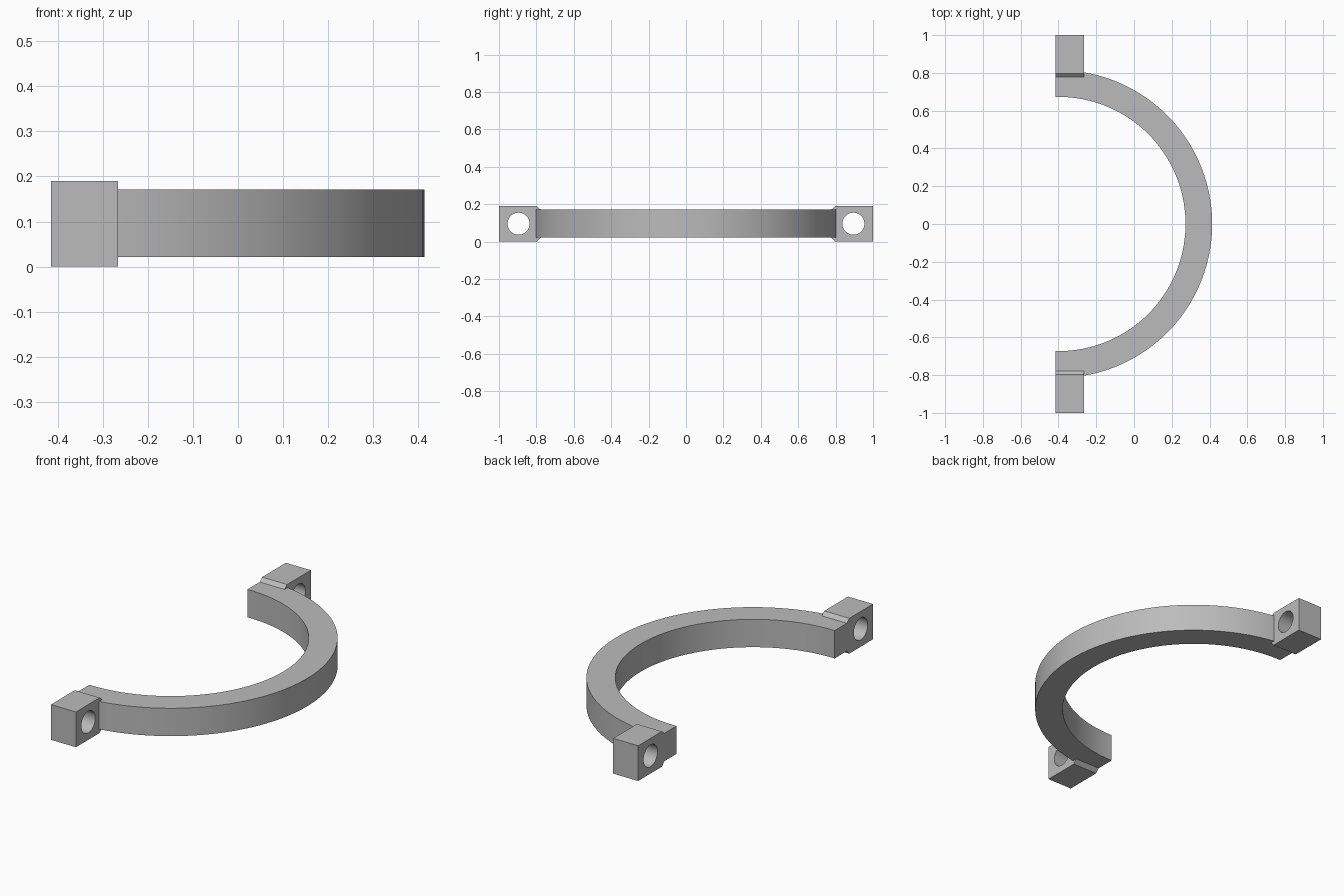
import bpy, bmesh
from math import acos, cos, sin, pi, radians

cube = bpy.data.objects.get("Cube")
if cube:
    bpy.data.objects.remove(cube, do_unlink=True)

grey = bpy.data.materials.new("mid grey")
grey.use_nodes = True
colour = (0.5, 0.5, 0.5, 1)
grey.diffuse_color = colour
grey.node_tree.nodes["Principled BSDF"].inputs["Base Color"].default_value = colour

BACK, LUG_FACE = -0.415, -0.266      # flat back plane and lug front plane
CENTRE = -0.40                       # ring centre on x


def arc(cx, cy, r, start, end, n):
    return [(cx + r * cos(start + (end - start) * i / n),
             cy + r * sin(start + (end - start) * i / n)) for i in range(n + 1)]


def plate(name, outlines, depth, location, rotation=(0, 0, 0)):
    """Extrude closed outlines (later ones are holes) into a solid mesh."""
    curve = bpy.data.curves.new(name, 'CURVE')
    curve.dimensions = '2D'
    curve.fill_mode = 'BOTH'
    curve.extrude = depth / 2
    for pts in outlines:
        spline = curve.splines.new('POLY')
        spline.points.add(len(pts) - 1)
        for point, (u, v) in zip(spline.points, pts):
            point.co = (u, v, 0, 1)
        spline.use_cyclic_u = True
    obj = bpy.data.objects.new(name, curve)
    bpy.context.collection.objects.link(obj)
    obj.location, obj.rotation_euler = location, rotation
    bpy.ops.object.select_all(action='DESELECT')
    obj.select_set(True)
    bpy.context.view_layer.objects.active = obj
    bpy.ops.object.convert(target='MESH')
    obj = bpy.context.object
    # Weld caps to walls and face everything outward
    bm = bmesh.new()
    bm.from_mesh(obj.data)
    bmesh.ops.remove_doubles(bm, verts=bm.verts, dist=1e-5)
    bmesh.ops.recalc_face_normals(bm, faces=bm.faces)
    bm.to_mesh(obj.data)
    bm.free()
    obj.data.materials.clear()
    obj.data.materials.append(grey)
    bpy.ops.object.shade_smooth_by_angle(angle=radians(30))
    return obj


# Half ring, ends trimmed flush with the back plane
R_OUT, R_IN = 0.814, 0.673
a_out, a_in = (acos((BACK - CENTRE) / r) for r in (R_OUT, R_IN))
half_ring = arc(CENTRE, 0, R_OUT, -a_out, a_out, 96) + arc(CENTRE, 0, R_IN, a_in, -a_in, 96)
plate("half_ring", [half_ring], 0.15, (0, 0, 0.0965))

# Drilled lugs with a chamfered root, one at each end
for name, side in (("front_lug", -1), ("back_lug", 1)):
    profile = [(0.777, 0.0215), (0.798, 0), (1, 0), (1, 0.19), (0.798, 0.19), (0.777, 0.1715)]
    outline = [(side * y, z) for y, z in profile]
    bolt_hole = arc(side * 0.895, 0.096, 0.059, 0, 2 * pi, 48)[:-1]
    plate(name, [outline, bolt_hole], LUG_FACE - BACK,
          ((BACK + LUG_FACE) / 2, 0, 0), (pi / 2, 0, pi / 2))
